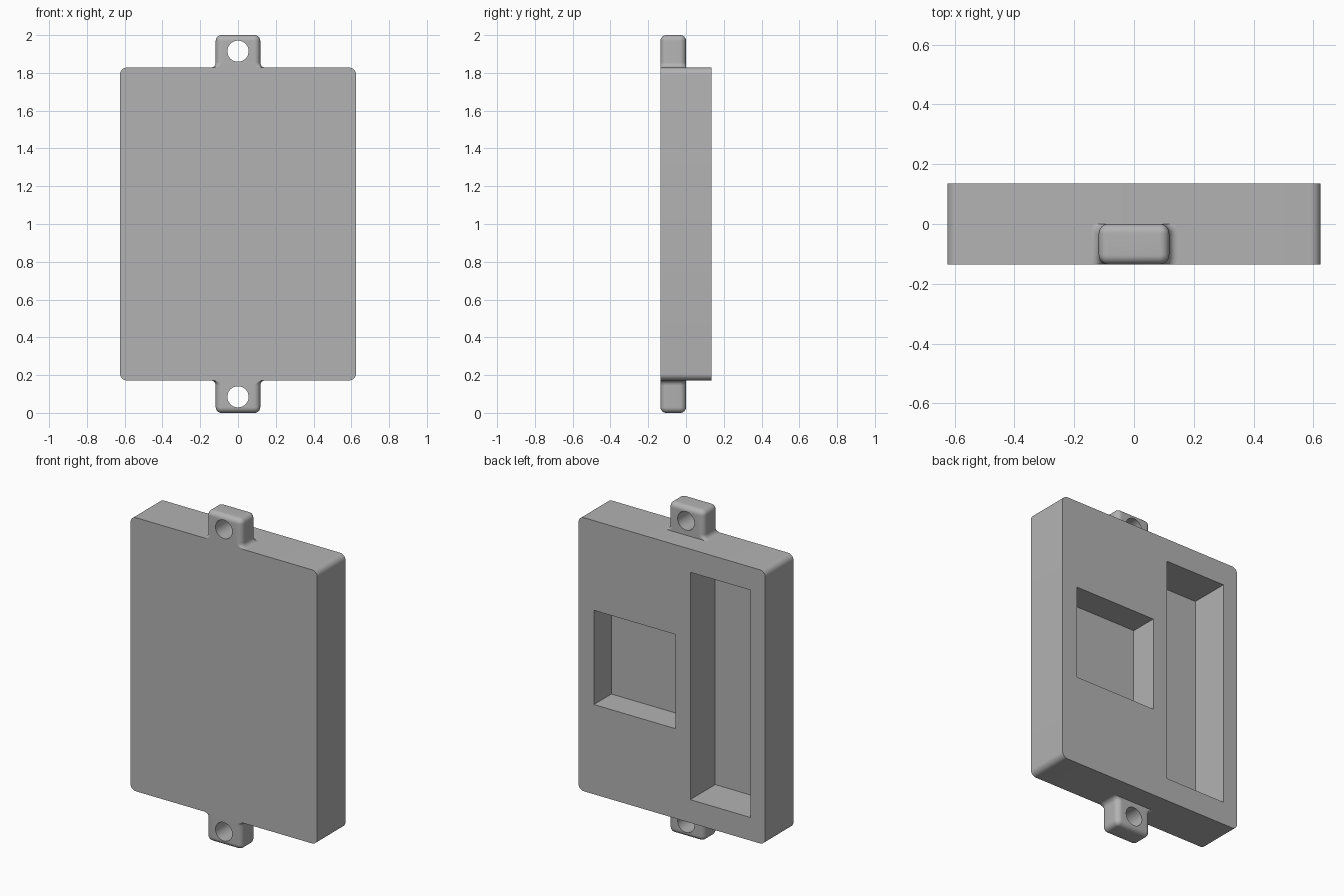
import bpy, bmesh, math

if "Cube" in bpy.data.objects:
    bpy.data.objects.remove(bpy.data.objects["Cube"], do_unlink=True)

HALF_W, HALF_D, HALF_H, MID = 0.625, 0.135, 0.828, 1.0
TAB_W, ROUND, FLARE = 0.118, 0.032, 0.028

grey = bpy.data.materials.new("mid grey")
grey.use_nodes = True
colour = (0.45, 0.45, 0.45, 1)
grey.diffuse_color = colour
grey.node_tree.nodes["Principled BSDF"].inputs["Base Color"].default_value = colour


def make_object(name, bm):
    bmesh.ops.recalc_face_normals(bm, faces=bm.faces)
    mesh = bpy.data.meshes.new(name)
    bm.to_mesh(mesh)
    bm.free()
    mesh.materials.append(grey)
    obj = bpy.data.objects.new(name, mesh)
    bpy.context.collection.objects.link(obj)
    return obj


def box(name, x0, x1, y0, y1, z0, z1):
    bm = bmesh.new()
    bmesh.ops.create_cube(bm, size=1)
    for v in bm.verts:
        v.co = ((x0 + x1) / 2 + v.co.x * (x1 - x0),
                (y0 + y1) / 2 + v.co.y * (y1 - y0),
                (z0 + z1) / 2 + v.co.z * (z1 - z0))
    return make_object(name, bm)


def select(obj):
    bpy.ops.object.select_all(action='DESELECT')
    obj.select_set(True)
    bpy.context.view_layer.objects.active = obj


def cut(obj, cutter):
    select(obj)
    mod = obj.modifiers.new("cut", 'BOOLEAN')
    mod.operation = 'DIFFERENCE'
    mod.solver = 'EXACT'
    mod.object = cutter
    bpy.ops.object.modifier_apply(modifier=mod.name)
    bpy.data.objects.remove(cutter, do_unlink=True)


def smooth(obj):
    select(obj)
    bpy.ops.object.shade_smooth_by_angle(angle=math.radians(35))


# Case: slab with its four upright outline corners rounded
bm = bmesh.new()
outline = []
corner_r = 0.036
for i, (sx, sz) in enumerate([(1, 1), (-1, 1), (-1, -1), (1, -1)]):
    for k in range(9):
        a = math.pi / 2 * (i + k / 8)
        outline.append(bm.verts.new((sx * (HALF_W - corner_r) + corner_r * math.cos(a), -HALF_D,
                                     MID + sz * (HALF_H - corner_r) + corner_r * math.sin(a))))
front = bm.faces.new(outline)
back = bmesh.ops.extrude_face_region(bm, geom=[front])["geom"]
bmesh.ops.translate(bm, vec=(0, 2 * HALF_D, 0),
                    verts=[g for g in back if isinstance(g, bmesh.types.BMVert)])
case = make_object("case", bm)

# Two pockets in the back: a shallow square one and a deep tall one
for x0, x1, half_z, depth in [(-0.025, 0.522, 0.285, 0.167), (-0.527, -0.123, 0.688, 0.239)]:
    cut(case, box("pocket_cutter", x0, x1, HALF_D - depth, HALF_D + 0.1, MID - half_z, MID + half_z))
smooth(case)


def tab_ring(bm, grow, z):
    """Rounded rectangle around the tab, kept within the tab's depth."""
    ring = []
    r = ROUND + grow
    for i, (sx, sy) in enumerate([(1, 1), (-1, 1), (-1, -1), (1, -1)]):
        cx = sx * (TAB_W - ROUND)
        cy = -HALF_D / 2 + sy * (HALF_D / 2 - ROUND)
        for k in range(9):
            a = math.pi / 2 * (i + k / 8)
            y = min(0, max(-HALF_D, cy + r * math.sin(a)))
            ring.append(bm.verts.new((cx + r * math.cos(a), y, z)))
    return ring


def mounting_tab(name, side):
    # Flared foot, straight sides, rounded outer end
    steps = [math.pi / 2 * k / 8 for k in range(9)]
    end_r = 0.03
    levels = [(FLARE * (1 - math.sin(a)), HALF_H + FLARE * (1 - math.cos(a))) for a in steps]
    levels += [(-end_r * (1 - math.cos(a)), 1 - end_r + end_r * math.sin(a)) for a in steps]
    bm = bmesh.new()
    rings = [tab_ring(bm, grow, MID + side * h) for grow, h in levels]
    for low, high in zip(rings, rings[1:]):
        for j in range(len(low)):
            n = (j + 1) % len(low)
            bm.faces.new((low[j], low[n], high[n], high[j]))
    bm.faces.new(rings[0])
    bm.faces.new(rings[-1])
    tab = make_object(name, bm)
    # Screw hole
    bpy.ops.mesh.primitive_cylinder_add(vertices=48, radius=0.056, depth=0.5,
                                        location=(0, 0, MID + side * 0.915),
                                        rotation=(math.pi / 2, 0, 0))
    cut(tab, bpy.context.object)
    smooth(tab)


mounting_tab("top_tab", 1)
mounting_tab("bottom_tab", -1)
